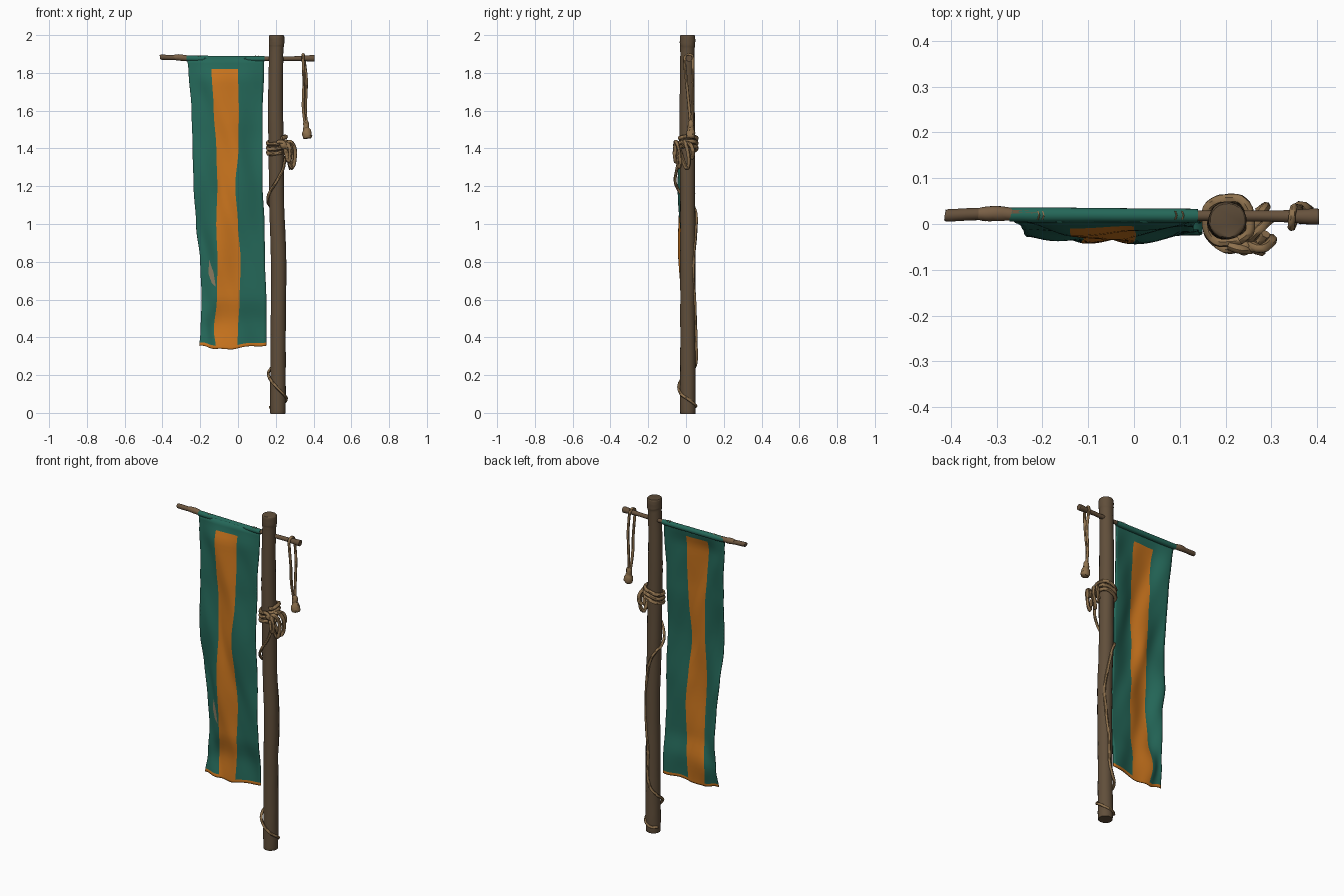
import bpy, bmesh, math, random
from mathutils import Vector

random.seed(4)

def mat(name, rgb):
    m = bpy.data.materials.new(name)
    m.diffuse_color = (*rgb, 1)
    return m

WOOD = mat("dark wood", (0.118, 0.077, 0.043))
BAR = mat("bar wood", (0.135, 0.084, 0.046))
BIND = mat("binding tan", (0.19, 0.115, 0.06))
ROPE = mat("rope tan", (0.27, 0.165, 0.075))
TEAL = mat("teal cloth", (0.018, 0.138, 0.1))
ORANGE = mat("orange cloth", (0.6, 0.18, 0.013))
WORN = mat("worn lining", (0.25, 0.2, 0.12))

def finish(name, bm, mats, angle=50):
    bmesh.ops.recalc_face_normals(bm, faces=bm.faces)
    me = bpy.data.meshes.new(name)
    bm.to_mesh(me)
    bm.free()
    ob = bpy.data.objects.new(name, me)
    bpy.context.collection.objects.link(ob)
    for m in mats:
        me.materials.append(m)
    bpy.ops.object.select_all(action='DESELECT')
    ob.select_set(True)
    bpy.context.view_layer.objects.active = ob
    bpy.ops.object.shade_smooth_by_angle(angle=math.radians(angle))
    return ob

def smooth_path(pts, n):
    """Catmull-Rom through points of any dimension."""
    out = []
    P = [pts[0]] + list(pts) + [pts[-1]]
    for i in range(1, len(P) - 2):
        for k in range(n):
            t = k / n
            out.append(tuple(0.5 * (2*b + (c-a)*t + (2*a-5*b+4*c-d)*t*t + (3*b-a-3*c+d)*t**3)
                             for a, b, c, d in zip(P[i-1], P[i], P[i+1], P[i+2])))
    return out + [tuple(pts[-1])]

def tube(name, pts, m, sides=8, n=5, rough=0.0):
    """Sweep a ring along points (x, y, z, radius)."""
    path = smooth_path(pts, n)
    c = [Vector(p[:3]) for p in path]
    bm = bmesh.new()
    rings, side = [], None
    for i, p in enumerate(path):
        t = (c[min(i+1, len(c)-1)] - c[max(i-1, 0)]).normalized()
        if side is None:
            side = t.orthogonal()
        side = (side - t * side.dot(t)).normalized()
        up = t.cross(side)
        ring = []
        for k in range(sides):
            a = 2 * math.pi * k / sides
            r = p[3] * (1 + random.uniform(-rough, rough))
            ring.append(bm.verts.new(c[i] + (side * math.cos(a) + up * math.sin(a)) * r))
        rings.append(ring)
    for A, B in zip(rings, rings[1:]):
        for k in range(sides):
            bm.faces.new((A[k], A[(k+1) % sides], B[(k+1) % sides], B[k]))
    bm.faces.new(rings[0])
    bm.faces.new(rings[-1])
    return finish(name, bm, [m])

def rope(name, pts, r=0.008, n=5):
    return tube(name, [(*p, r) for p in pts], ROPE, 7, n, 0.06)

# --- Upright pole, slightly crooked
tube("pole", [(0.211, 0.01, 0, 0.036), (0.211, 0.01, 0.012, 0.041), (0.212, 0.01, 0.2, 0.041),
              (0.213, 0.009, 0.5, 0.04), (0.215, 0.01, 0.8, 0.041), (0.205, 0.009, 1.1, 0.04),
              (0.202, 0.007, 1.4, 0.041), (0.199, 0.006, 1.65, 0.04), (0.202, 0.007, 1.9, 0.038),
              (0.204, 0.008, 1.95, 0.041), (0.204, 0.008, 1.99, 0.041), (0.204, 0.008, 2.0, 0.037)],
     WOOD, 20, 5, 0.02)

# --- Crossbar with a binding near its left end
tube("crossbar", [(-0.409, 0.019, 1.883, 0.012), (-0.4, 0.019, 1.883, 0.014), (-0.3, 0.022, 1.88, 0.013),
                  (0, 0.019, 1.876, 0.011), (0.2, 0.018, 1.875, 0.012), (0.32, 0.017, 1.876, 0.013),
                  (0.39, 0.016, 1.877, 0.018), (0.404, 0.016, 1.877, 0.017)], BAR, 12, 4, 0.03)
tube("bar_binding", [(-0.34, 0.022, 1.882, 0.013), (-0.325, 0.022, 1.882, 0.016),
                     (-0.3, 0.023, 1.881, 0.017), (-0.268, 0.021, 1.878, 0.014)], BIND, 12, 3, 0.06)

# --- Cloth sleeve and its stitches
tube("banner_sleeve", [(-0.272, 0.0205, 1.877, 0.0155), (-0.2, 0.02, 1.875, 0.0165), (0, 0.019, 1.874, 0.0155),
                       (0.1, 0.0185, 1.874, 0.0155), (0.14, 0.018, 1.874, 0.0145)], TEAL, 14, 5, 0.02)
for i, x in enumerate((-0.21, -0.2, 0.09, 0.105)):
    rope("stitch_%d" % i, [(x, 0.01, 1.888), (x + 0.003, 0.019, 1.891), (x, 0.028, 1.888)], 0.0018, 2)

# --- Hanging banner: edges and depth as (z, left, stripe left, stripe right, right)
XS = [(1.88, -0.27, -0.14, 0.0, 0.138), (1.82, -0.262, -0.14, 0.0, 0.138), (1.6, -0.246, -0.128, 0.004, 0.13),
      (1.4, -0.24, -0.115, 0.002, 0.13), (1.2, -0.235, -0.11, -0.014, 0.13), (1.0, -0.222, -0.115, 0.0, 0.14),
      (0.8, -0.2, -0.108, 0.014, 0.143), (0.6, -0.192, -0.112, 0.008, 0.15), (0.45, -0.197, -0.128, 0.0, 0.15),
      (0.34, -0.205, -0.115, -0.005, 0.15)]
YS = [(1.88, 0.012, 0.006, 0.006, 0.012), (1.75, 0.006, -0.024, -0.014, 0.006), (1.5, -0.008, -0.018, -0.03, 0),
      (1.2, -0.026, -0.03, -0.036, -0.02), (0.9, -0.004, -0.034, -0.024, -0.02),
      (0.62, 0.014, -0.024, -0.026, -0.012), (0.48, 0.002, 0.0, -0.006, 0.002), (0.34, -0.022, -0.02, -0.012, -0.004)]

def look(table, z, u):
    z = min(max(z, table[-1][0]), table[0][0])
    for a, b in zip(table, table[1:]):
        if z >= b[0]:
            t = (a[0] - z) / (a[0] - b[0])
            t = t * t * (3 - 2 * t)
            i = min(int(u), 2)
            f = u - i
            if table is YS:
                f = f * f * (3 - 2 * f)
            row = [p + (q - p) * t for p, q in zip(a, b)]
            return row[i+1] + (row[i+2] - row[i+1]) * f

def cloth(u, z):
    fall = min(1, (1.88 - z) / 0.2)
    y = look(YS, z, u)
    y += fall * 0.005 * math.sin(4.2 * u + 7 * z) + fall * 0.003 * math.sin(9 * z - 2.5 * u)
    y += fall * 0.002 * math.sin(17 * z + 5 * u) * math.sin(2 * u + 5 * z)
    low = max(0, (0.6 - z) / 0.26)              # sagging bottom edge
    dz = low * (0.016 * abs(u - 1.4) - 0.022 + 0.004 * math.sin(6 * u))
    return Vector((look(XS, z, u), y, z + dz))

COLS = 27
zs = [1.88, 1.85, 1.82] + [1.82 - 1.448 * i / 58 for i in range(1, 59)] + [0.364, 0.355]
bm = bmesh.new()
grid = [[bm.verts.new(cloth(3 * c / COLS, z)) for c in range(COLS + 1)] for z in zs]
for r in range(len(zs) - 1):
    for c in range(COLS):
        f = bm.faces.new((grid[r][c], grid[r+1][c], grid[r+1][c+1], grid[r][c+1]))
        stripe = COLS // 3 <= c < 2 * COLS // 3 and r >= 2
        f.material_index = 1 if stripe or r >= len(zs) - 3 else 0
ob = finish("banner", bm, [TEAL, ORANGE], 80)
sol = ob.modifiers.new("thickness", 'SOLIDIFY')
sol.thickness = 0.005
sol.offset = 0

# --- Torn spot beside the stripe, a thin plate on the front
bm = bmesh.new()
vs = [bm.verts.new(cloth(u, z) + Vector((0, -0.005, 0)))
      for u, z in ((0.52, 0.81), (0.46, 0.74), (0.65, 0.69), (0.92, 0.665), (0.78, 0.74))]
mid = bm.verts.new(cloth(0.63, 0.735) + Vector((0, -0.005, 0)))
for a, b in zip(vs, vs[1:] + vs[:1]):
    bm.faces.new((a, b, mid))
finish("torn_spot", bm, [WORN])

# --- Ropes around the pole: (degrees from +x, radius, z)
def around(pts):
    return [(0.206 + r * math.cos(math.radians(a)), 0.008 + r * math.sin(math.radians(a)), z) for a, r, z in pts]

rope("pole_coil", around([(-60 + 30 * i, 0.05 + 0.003 * math.sin(2.1 * i),
                           1.455 - 0.0021 * i + 0.014 * math.sin(math.radians(30 * i))) for i in range(37)]), 0.0105, 3)

# long trailing rope: round the left, down the back, round the foot
rope("trailing_rope", around([(-40, 0.06, 1.36), (-60, 0.065, 1.29), (-95, 0.065, 1.22), (-140, 0.055, 1.16),
     (-180, 0.048, 1.12), (-225, 0.047, 1.09), (-265, 0.047, 1.03), (-295, 0.046, 0.92), (-320, 0.045, 0.78),
     (-305, 0.045, 0.62), (-285, 0.044, 0.48), (-285, 0.048, 0.34), (-262, 0.046, 0.27), (-220, 0.046, 0.23),
     (-180, 0.046, 0.205), (-135, 0.047, 0.175), (-90, 0.047, 0.135), (-45, 0.049, 0.1), (0, 0.05, 0.075),
     (45, 0.047, 0.05), (100, 0.045, 0.035), (150, 0.044, 0.03)]), 0.008, 5)

# --- Bow: knot with drooping loops and short tails
K = Vector((0.243, -0.042, 1.415))
LOOPS = [[(0, 0, 0), (.035, -.012, .02), (.058, .005, -.02), (.055, .01, -.09), (.04, .005, -.115),
          (.025, -.004, -.07), (0, 0, 0)],
         [(0, 0, 0), (.03, .03, .02), (.052, .05, -.02), (.05, .058, -.09), (.035, .045, -.12),
          (.022, .02, -.06), (0, 0, 0)],
         [(0, 0, 0), (.02, -.012, .01), (.035, -.018, -.04), (.025, -.012, -.085), (.012, -.01, -.05), (0, 0, 0)],
         [(-.035, -.006, .015), (-.01, -.014, .02), (.015, -.012, -.005), (.03, .0, -.02), (.045, .02, 0)],
         [(0, 0, 0), (.02, .04, .015), (.04, .07, 0), (.045, .08, -.045), (.03, .07, -.07)]]
for i, pts in enumerate(LOOPS):
    rope("bow_loop_%d" % i, [K + Vector(p) for p in pts], 0.0105, 4)
tube("bow_knot", [(0.225, -0.05, 1.425, 0.008), (0.235, -0.05, 1.42, 0.018), (0.25, -0.045, 1.41, 0.019),
                  (0.262, -0.038, 1.4, 0.009)], ROPE, 9, 3, 0.1)

# --- Cord looped over the right end of the bar, ending in a tassel
rope("hanging_cord", [(0.362, 0.028, 1.52), (0.357, 0.035, 1.62), (0.362, 0.034, 1.75), (0.353, 0.037, 1.85),
                      (0.348, 0.034, 1.885), (0.345, 0.016, 1.897), (0.343, -0.005, 1.882), (0.346, -0.006, 1.84),
                      (0.348, 0.004, 1.74), (0.345, 0.016, 1.62), (0.356, 0.025, 1.52)], 0.008)
tube("tassel", [(0.36, 0.026, 1.55, 0.008), (0.36, 0.026, 1.535, 0.015), (0.361, 0.026, 1.515, 0.016),
                (0.362, 0.026, 1.505, 0.017), (0.365, 0.025, 1.485, 0.024), (0.366, 0.024, 1.465, 0.026),
                (0.367, 0.023, 1.453, 0.02)], ROPE, 9, 2, 0.12)
